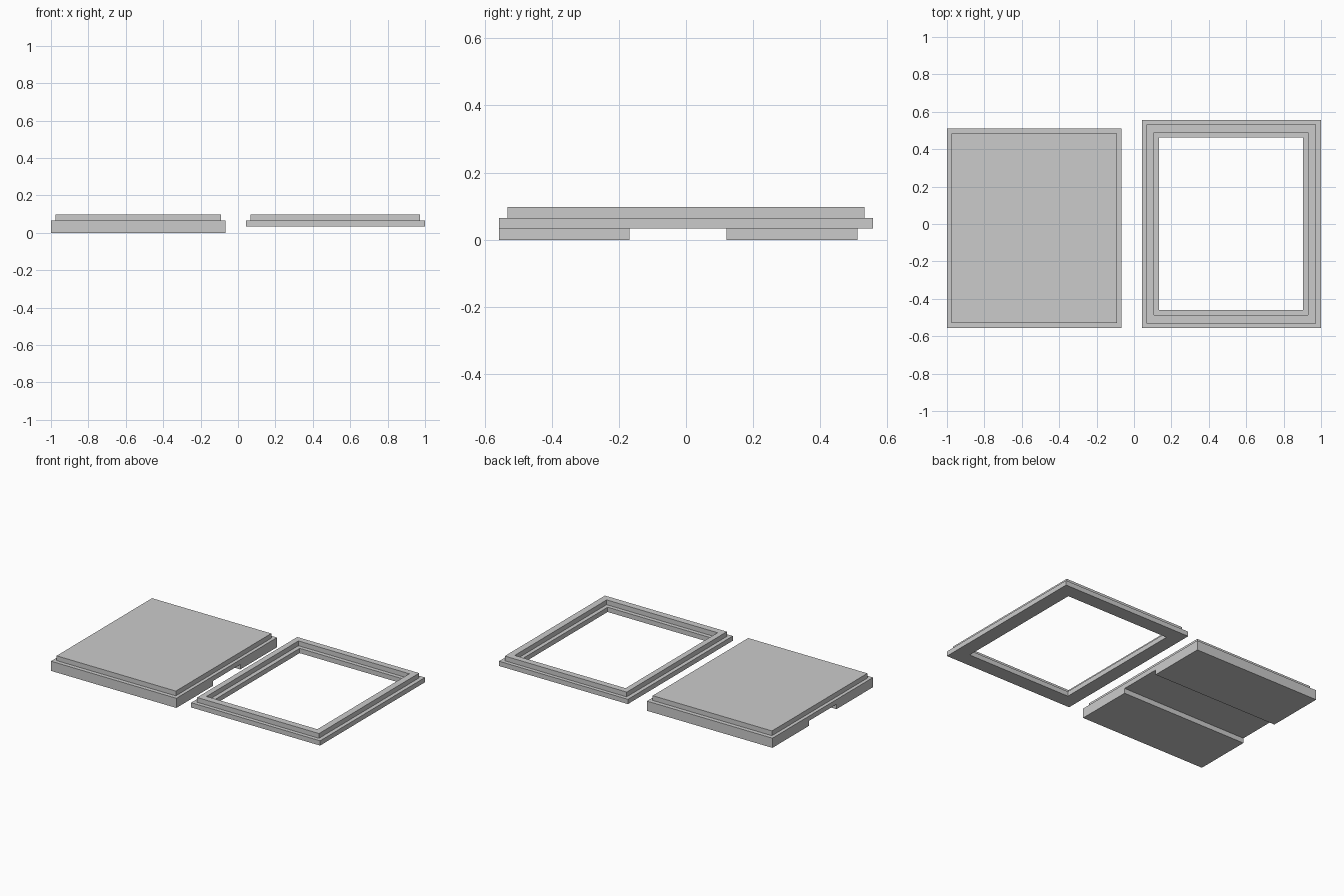
import bpy, bmesh

if "Cube" in bpy.data.objects:
    bpy.data.objects.remove(bpy.data.objects["Cube"])


def loop(bm, x0, x1, y0, y1, z):
    return [bm.verts.new(p) for p in ((x0, y0, z), (x1, y0, z), (x1, y1, z), (x0, y1, z))]


def bridge(bm, a, b):
    for i in range(4):
        j = (i + 1) % 4
        bm.faces.new((a[i], a[j], b[j], b[i]))


def finish(bm, name):
    bmesh.ops.recalc_face_normals(bm, faces=bm.faces)
    mesh = bpy.data.meshes.new(name)
    bm.to_mesh(mesh)
    bm.free()
    obj = bpy.data.objects.new(name, mesh)
    bpy.context.collection.objects.link(obj)
    return obj


def slab(name, rect, z0, z1):
    bm = bmesh.new()
    low, high = loop(bm, *rect, z0), loop(bm, *rect, z1)
    bridge(bm, low, high)
    bm.faces.new(low)
    bm.faces.new(high)
    return finish(bm, name)


def stepped_ring(name, sections):
    # Each section is a rectangle and a height; the last joins the first
    bm = bmesh.new()
    loops = [loop(bm, *rect, z) for rect, z in sections]
    for a, b in zip(loops, loops[1:] + loops[:1]):
        bridge(bm, a, b)
    return finish(bm, name)


Z1, Z2, Z3 = 0.033, 0.065, 0.097

# Solid panel: two base strips with a channel between, body, raised top
slab("base_strip_front", (-1, -0.068, -0.557, -0.169), 0, Z1)
slab("base_strip_back", (-1, -0.068, 0.121, 0.511), 0, Z1)
slab("panel_body", (-1, -0.068, -0.557, 0.511), Z1, Z2)
slab("panel_raised_top", (-0.977, -0.091, -0.53, 0.483), Z2, Z3)

# Open frame: wide lower band with a narrower raised rim
outer = (0.042, 1.0, -0.557, 0.557)
rim_outer = (0.068, 0.974, -0.531, 0.532)
rim_inner = (0.106, 0.93, -0.486, 0.49)
opening = (0.134, 0.904, -0.459, 0.463)
stepped_ring("open_frame", [
    (outer, Z1), (outer, Z2), (rim_outer, Z2), (rim_outer, Z3),
    (rim_inner, Z3), (rim_inner, Z2), (opening, Z2), (opening, Z1),
])
